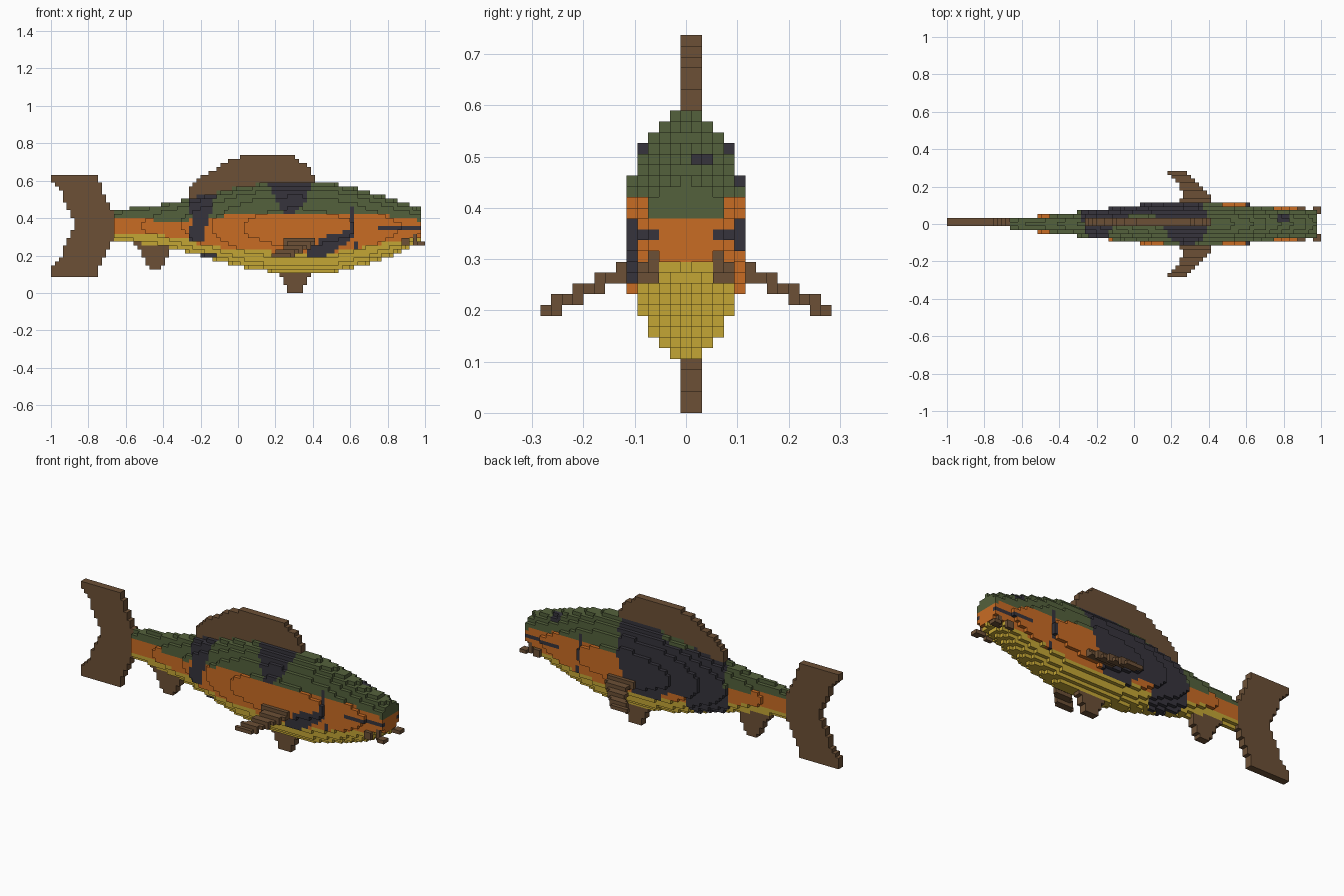
import bpy, bmesh, math

if "Cube" in bpy.data.objects:
    bpy.data.objects.remove(bpy.data.objects["Cube"], do_unlink=True)

# Block grid: 95 long, 27 wide, 35 tall
NX, NZ = 95, 35
V = 2 / NX


def material(name, rgb):
    lin = [((c / 255 + 0.055) / 1.055) ** 2.4 for c in rgb] + [1]
    m = bpy.data.materials.new(name)
    m.use_nodes = True
    m.diffuse_color = lin
    bsdf = m.node_tree.nodes["Principled BSDF"]
    bsdf.inputs["Base Color"].default_value = lin
    bsdf.inputs["Roughness"].default_value = 0.8
    return m


GREEN, ORANGE, YELLOW, BLACK = range(4)
SKIN = [material("olive_green", (84, 97, 60)), material("orange", (201, 108, 36)),
        material("yellow", (196, 166, 53)), material("charcoal", (54, 52, 60))]
FIN = [material("brown", (108, 80, 54))]


def center(i, k):
    return -1 + (i + 0.5) * V, (k + 0.5) * V


def interp(points, x):
    for (x0, a), (x1, b) in zip(points, points[1:]):
        if x <= x1:
            return a + (b - a) * max(0, (x - x0) / (x1 - x0))
    return points[-1][1]


def inside(poly, x, z):
    hit = False
    for (x0, z0), (x1, z1) in zip(poly, poly[1:] + poly[:1]):
        if (z0 > z) != (z1 > z) and x < x0 + (x1 - x0) * (z - z0) / (z1 - z0):
            hit = not hit
    return hit


SIDES = []  # outward direction and the four corners of each block side
for axis in range(3):
    for s in (-1, 1):
        d = [0, 0, 0]
        d[axis] = s
        ring = []
        for a, b in ((0, 0), (1, 0), (1, 1), (0, 1))[::s]:
            c = [0, 0, 0]
            c[axis], c[(axis + 1) % 3], c[(axis + 2) % 3] = (s + 1) // 2, a, b
            ring.append(tuple(c))
        SIDES.append((tuple(d), ring))


def build(name, cells, mats):
    """Make the outer shell of a set of blocks {(i, j, k): material index}."""
    bm = bmesh.new()
    verts = {}
    for (i, j, k), mat in cells.items():
        for (dx, dy, dz), ring in SIDES:
            if (i + dx, j + dy, k + dz) in cells:
                continue
            face = []
            for a, b, c in ring:
                key = (i + a, j + b, k + c)
                if key not in verts:
                    verts[key] = bm.verts.new((-1 + key[0] * V, (key[1] - 0.5) * V, key[2] * V))
                face.append(verts[key])
            bm.faces.new(face).material_index = mat
    me = bpy.data.meshes.new(name)
    bm.to_mesh(me)
    bm.free()
    for m in mats:
        me.materials.append(m)
    ob = bpy.data.objects.new(name, me)
    bpy.context.collection.objects.link(ob)


# Body profiles along its length
TOP = [(-.66, .445), (-.45, .465), (-.3, .495), (-.15, .53), (0, .565), (.17, .59),
       (.45, .592), (.6, .57), (.8, .51), (.9, .48), (.98, .45)]
BOTTOM = [(-.66, .28), (-.4, .25), (-.2, .2), (0, .142), (.2, .107), (.5, .107),
          (.7, .155), (.85, .21), (.93, .255), (.98, .29)]
WIDTH = [(-.66, 1.5), (-.5, 2.05), (-.3, 3.05), (-.14, 4.05), (.05, 5.1), (.3, 5.6),
         (.6, 5.1), (.8, 4.3), (.98, 3.6)]
GREEN_EDGE = [(-.66, .395), (-.3, .385), (0, .42), (.4, .425), (.75, .42), (.98, .385)]
YELLOW_EDGE = [(-.66, .32), (-.3, .30), (-.2, .25), (0, .235), (.2, .22), (.5, .215),
               (.7, .25), (.87, .285), (.98, .295)]

# Dark patches, in x and z
RIGHT_PATCHES = [
    [(-.27, .49), (-.26, .58), (-.12, .58), (-.13, .47), (-.17, .36), (-.17, .26),
     (-.28, .29), (-.24, .38)],
    [(.15, .61), (.39, .61), (.37, .5), (.29, .41), (.25, .42), (.2, .5)],
    [(.36, .23), (.36, .19), (.44, .18), (.56, .25), (.62, .31), (.61, .34), (.5, .31),
     (.43, .3), (.42, .25)],
    [(-.22, .19), (-.22, .22), (-.12, .21), (-.12, .19)]]
LEFT_PATCHES = [
    [(.15, .61), (.39, .61), (.37, .45), (.32, .28), (.27, .2), (.1, .2), (.08, .26),
     (-.04, .28), (-.07, .17), (-.27, .17), (-.31, .3), (-.28, .45), (-.27, .58),
     (-.12, .58), (-.05, .52), (.1, .54)]]


def skin(x, j, z):
    patches = LEFT_PATCHES if j > 0 else RIGHT_PATCHES
    if any(inside(p, x, z) for p in patches):
        return BLACK
    if .595 < x < .615 and abs(j) > 2 and (.3 if j > 0 else .32) < z < .46:  # gill slit
        return BLACK
    if .615 < x < .64 and abs(j) > 2 and .23 < z < .27:                      # gill end
        return BLACK
    if x > .75 and abs(j) > 2 and .337 < z < .358:                           # mouth line
        return BLACK
    if .77 < x < .83 and j in (1, 2) and z > .47:                            # head spot
        return BLACK
    if z > interp(GREEN_EDGE, x):
        return GREEN
    return ORANGE if z > interp(YELLOW_EDGE, x) else YELLOW


# Body
body = {}
for i in range(16, 94):
    for k in range(NZ):
        x, z = center(i, k)
        top, bottom = interp(TOP, x), interp(BOTTOM, x)
        t = (z - (top + bottom) / 2) / ((top - bottom) / 2)
        if abs(t) < 1:
            reach = int(interp(WIDTH, x) * math.sqrt(1 - t * t))
            for j in range(-reach, reach + 1):
                body[i, j, k] = skin(x, j, z)
build("body", body, SKIN)

# Upright fins, two blocks thick
FINS = {
    "tail_fin": [(-1, .635), (-.755, .635), (-.71, .52), (-.665, .43), (-.665, .28),
                 (-.72, .19), (-.755, .09), (-1, .09), (-1, .145), (-.96, .17), (-.92, .26),
                 (-.87, .36), (-.92, .47), (-.95, .56), (-1, .59)],
    "dorsal_fin": [(-.265, .46), (-.265, .565), (-.2, .62), (-.11, .67), (-.03, .715),
                   (.05, .74), (.28, .74), (.35, .695), (.39, .66), (.41, .6), (.41, .55)],
    "anal_fin": [(-.56, .3), (-.56, .265), (-.52, .22), (-.48, .15), (-.46, .125),
                 (-.41, .125), (-.37, .2), (-.37, .3)],
    "ventral_fin": [(.22, .15), (.22, .09), (.27, .03), (.27, -.01), (.34, -.01), (.34, .03),
                    (.39, .09), (.39, .15)]}
for name, outline in FINS.items():
    cells = {(i, j, k): 0 for i in range(NX) for k in range(NZ) for j in (0, 1)
             if inside(outline, *center(i, k))}
    build(name, cells, FIN)

# Paired fins and whiskers: pectoral rows are distance out, rear x, front x, low and high block
PECTORAL = [(5, .2, .43, 13, 13), (6, .24, .42, 12, 13), (7, .26, .41, 12, 12),
            (8, .26, .39, 11, 12), (9, .25, .37, 11, 11), (10, .24, .35, 10, 11),
            (11, .22, .33, 10, 10), (12, .19, .31, 9, 10), (13, .18, .285, 9, 9)]
for label, side in (("left", 1), ("right", -1)):
    cells = {(i, side * j, k): 0 for j, x0, x1, k0, k1 in PECTORAL
             for i in range(NX) if x0 < center(i, 0)[0] < x1 for k in range(k0, k1 + 1)}
    build(label + "_pectoral_fin", cells, FIN)
    whisker = {(i, side * j, 12): 0 for i in (93, 94) for j in (3, 4)}
    whisker.update({(92, side * 3, k): 0 for k in (12, 13, 14)})
    build(label + "_front_whisker", whisker, FIN)
    whisker = {(i, side * j, k): 0 for i in (89, 90) for j in (4,) for k in (12, 13)}
    build(label + "_rear_whisker", whisker, FIN)
